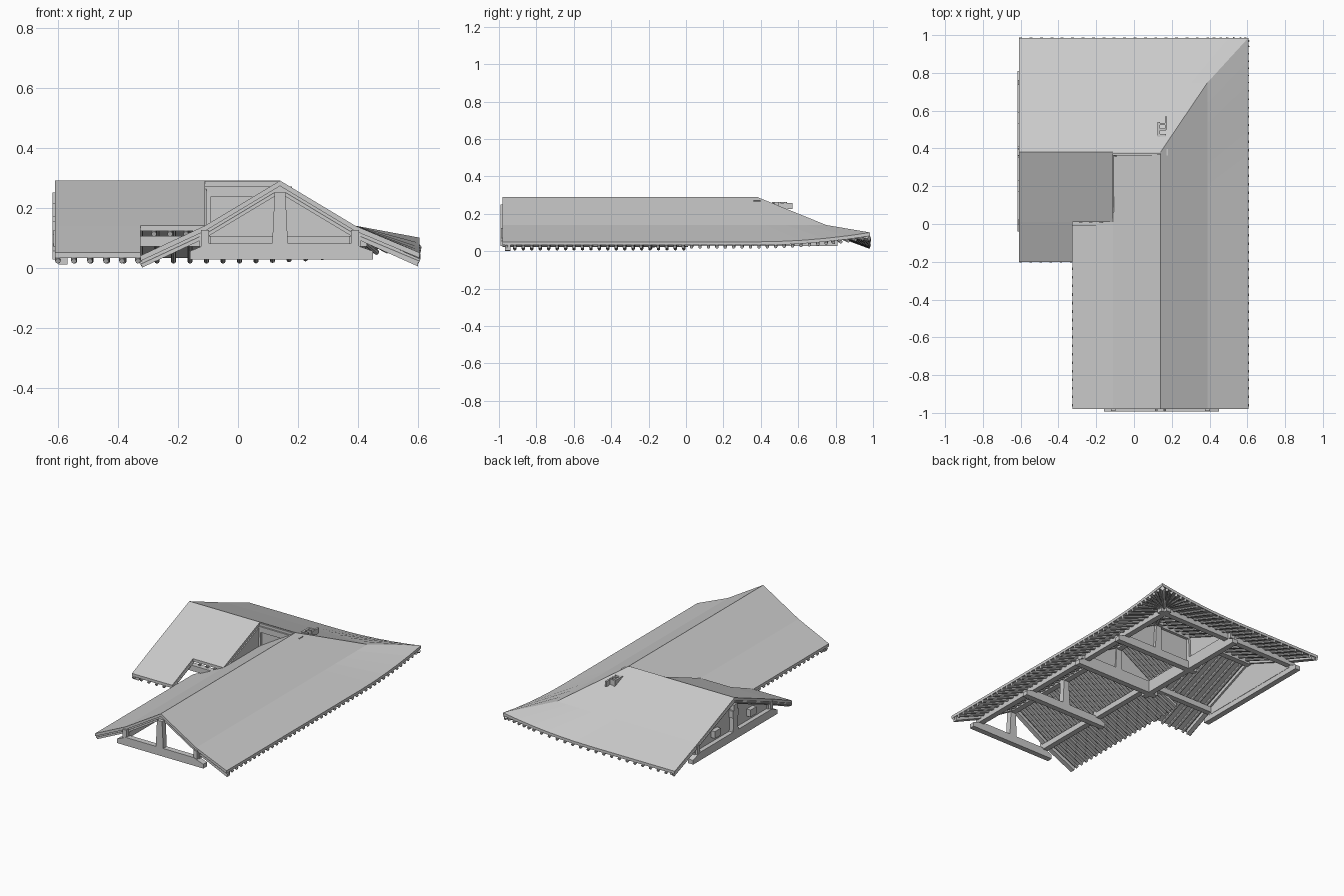
import bpy, bmesh
from mathutils import Vector

cube = bpy.data.objects.get("Cube")
if cube:
    bpy.data.objects.remove(cube)

grey = bpy.data.materials.new("plain grey")
grey.use_nodes = True
COLOUR = (0.6, 0.6, 0.6, 1)
grey.diffuse_color = COLOUR
grey.node_tree.nodes["Principled BSDF"].inputs["Base Color"].default_value = COLOUR

TOP, MID, EAVE = 0.29, 0.14, 0.05
RX, RY = 0.14, 0.38          # ridge lines
PX, PY = 0.39, 0.75          # outer purlins
LX, WY = -0.11, 0.01         # inner purlins
EX, EY = 0.605, 0.985        # outer eaves
FRONT, SIDE = -0.98, -0.61   # gable ends
SLAB, ROD = 0.018, 0.009


def finish(name, bm):
    bmesh.ops.recalc_face_normals(bm, faces=bm.faces)
    mesh = bpy.data.meshes.new(name)
    bm.to_mesh(mesh)
    bm.free()
    mesh.materials.append(grey)
    ob = bpy.data.objects.new(name, mesh)
    bpy.context.collection.objects.link(ob)
    return ob


def lift(v, end):
    """Upward sweep of an eave towards the hip corner."""
    return 0.05 * max(0, (v - end + 0.62) / 0.62) ** 2


def roof(name, rows, cols=1):
    """Slab from rows of (start, end), each split into cols pieces."""
    bm = bmesh.new()
    grid = []
    for a, b, end in rows:
        line = []
        for i in range(cols + 1):
            p = Vector(a).lerp(Vector(b), i / cols)
            if end == "y":
                p.z += lift(p.y, EY)
            elif end == "x":
                p.z += lift(p.x, EX)
            line.append(bm.verts.new(p))
        grid.append(line)
    for r0, r1 in zip(grid, grid[1:]):
        for i in range(cols):
            bm.faces.new((r0[i], r0[i + 1], r1[i + 1], r1[i]))
    bmesh.ops.recalc_face_normals(bm, faces=bm.faces)
    if sum(f.normal.z for f in bm.faces) < 0:
        bmesh.ops.reverse_faces(bm, faces=bm.faces)
    upper = list(bm.faces)
    # lower skin and rim
    rim = [e for e in bm.edges if e.is_boundary]
    copy = bmesh.ops.duplicate(bm, geom=list(bm.verts) + list(bm.edges) + upper)
    vmap = copy["vert_map"]
    for row in grid:
        for v in row:
            vmap[v].co.z -= SLAB
    for e in rim:
        a, b = e.verts
        bm.faces.new((a, b, vmap[b], vmap[a]))
    return finish(name, bm)


def rod(bm, a, b, r=ROD, sides=8):
    a, b = Vector(a), Vector(b)
    d = b - a
    m = d.to_track_quat("Z", "Y").to_matrix().to_4x4()
    m.translation = (a + b) / 2
    bmesh.ops.create_cone(bm, cap_ends=True, segments=sides, radius1=r, radius2=r,
                          depth=d.length, matrix=m)


def box(name, x0, x1, y0, y1, z0, z1):
    bm = bmesh.new()
    bmesh.ops.create_cube(bm, size=1)
    for v in bm.verts:
        v.co = ((x0, x1)[v.co.x > 0], (y0, y1)[v.co.y > 0], (z0, z1)[v.co.z > 0])
    return finish(name, bm)


def panel(name, outline, axis, pos, thick):
    """Outline of (run, z) points extruded along the axis."""
    bm = bmesh.new()
    def at(u, z, k):
        return (k, u, z) if axis == "x" else (u, k, z)
    lo = [bm.verts.new(at(u, z, pos)) for u, z in outline]
    hi = [bm.verts.new(at(u, z, pos + thick)) for u, z in outline]
    bm.faces.new(lo)
    bm.faces.new(hi)
    n = len(lo)
    for i in range(n):
        bm.faces.new((lo[i], lo[(i + 1) % n], hi[(i + 1) % n], hi[i]))
    return finish(name, bm)


# roof slopes
roof("outer_roof_slope", [((RX, FRONT, TOP), (RX, RY, TOP), ""),
                          ((PX, FRONT, MID), (PX, PY, MID), ""),
                          ((EX, FRONT, EAVE), (EX, EY, EAVE), "y")], 16)
roof("back_roof_slope", [((SIDE, RY, TOP), (RX, RY, TOP), ""),
                         ((SIDE, PY, MID), (PX, PY, MID), ""),
                         ((SIDE, EY, EAVE), (EX, EY, EAVE), "x")], 12)
roof("inner_roof_upper", [((RX, FRONT, TOP), (RX, 0.37, TOP), ""),
                          ((LX, FRONT, MID), (LX, 0.37, MID), "")])
roof("inner_roof_lower", [((LX, FRONT, MID), (LX, WY, MID), ""),
                          ((-0.325, FRONT, EAVE - 0.01), (-0.325, WY, EAVE - 0.01), "")])
roof("wing_roof_upper", [((SIDE, RY, TOP), (LX, RY, TOP), ""),
                         ((SIDE, WY, MID), (LX, WY, MID), "")])
roof("wing_roof_lower", [((SIDE, WY, MID), (-0.325, WY, MID), ""),
                         ((SIDE, -0.2, EAVE), (-0.325, -0.2, EAVE), "")])

# rafters, straight in the bays and fanned around the hip corner
DROP = SLAB + ROD + 0.001
bm = bmesh.new()


def rafter(*pts):
    pts = [Vector(p) - Vector((0, 0, DROP)) for p in pts]
    for a, b in zip(pts, pts[1:]):
        rod(bm, a, b)


def steps(a, b, step):
    n = round((b - a) / step)
    return [a + (b - a) * i / n for i in range(n + 1)]


for y in steps(FRONT + 0.02, PY, 0.045):
    k = max(0, (y - RY) / (PY - RY))
    rafter((RX + (PX - RX) * k, y, TOP + (MID - TOP) * k), (PX, y, MID),
           (EX, y, EAVE + lift(y, EY)))
for x in steps(SIDE + 0.01, PX, 0.056):
    k = max(0, (x - RX) / (PX - RX))
    rafter((x, RY + (PY - RY) * k, TOP + (MID - TOP) * k), (x, PY, MID),
           (x, EY, EAVE + lift(x, EX)))
for i in range(1, 6):
    y, x = PY + (EY - PY) * i / 6, PX + (EX - PX) * i / 6
    rafter((PX, PY, MID), (EX, y, EAVE + lift(y, EY)))
    rafter((PX, PY, MID), (x, EY, EAVE + lift(x, EX)))
for y in steps(FRONT + 0.02, 0.35, 0.045):
    rafter((RX, y, TOP), (LX, y, MID))
    if y < WY:
        rafter((LX, y, MID), (-0.325, y, EAVE - 0.01))
for x in steps(SIDE + 0.01, LX - 0.01, 0.056):
    rafter((x, RY, TOP), (x, WY, MID))
    if x < -0.32:
        rafter((x, WY, MID), (x, -0.2, EAVE))
finish("rafters", bm)

# hip rafter under the swept corner
bm = bmesh.new()
rod(bm, (RX, RY, TOP - 0.035), (PX, PY, MID - 0.035), 0.016, 4)
rod(bm, (PX, PY, MID - 0.035), (0.6, 0.98, 0.068), 0.016, 4)
finish("hip_rafter", bm)

# purlins: ridges, outer and inner lines
W = 0.018
for name, x, z, end in (("ridge", RX, 0.235, RY), ("outer", PX, 0.07, PY), ("inner", LX, 0.07, PY)):
    box(name + "_purlin_long", x - W, x + W, FRONT + 0.01, end + 0.04, z, z + 0.036)
for name, y, z, end in (("ridge", RY, 0.235, RX), ("outer", PY, 0.07, PX), ("inner", WY, 0.07, PX)):
    box(name + "_purlin_wing", SIDE + 0.01, end + 0.04, y - W, y + W, z, z + 0.036)


# tie beams with chamfered ends, king posts and side posts
def tie(name, axis, pos, lo, hi, t=0.036):
    a, b = lo - 0.05, hi + 0.06
    panel(name, [(a, 0.028), (b, 0.028), (b, 0.055), (hi - 0.01, 0.08),
                 (lo + 0.01, 0.08), (a, 0.055)], axis, pos - t / 2, t)


def king_post(name, axis, pos, c, t=0.036):
    panel(name, [(c - 0.026, 0.08), (c + 0.026, 0.08), (c + 0.018, 0.25), (c - 0.018, 0.25)],
          axis, pos - t / 2, t)


def side_post(name, axis, pos, c, t=0.03):
    panel(name, [(c - 0.013, 0.07), (c + 0.013, 0.07), (c + 0.013, 0.125), (c - 0.013, 0.125)],
          axis, pos - t / 2, t)


for i, y in enumerate((-0.975, -0.48, WY, RY)):
    tie(f"cross_tie_{i}", "y", y, LX, PX)
    king_post(f"cross_post_{i}", "y", y, RX)
    for c in (LX, PX):
        side_post(f"cross_side_post_{i}", "y", y, c)
for i, x in enumerate((-0.6, LX)):
    tie(f"wing_tie_{i}", "x", x, WY, PY)
    king_post(f"wing_post_{i}", "x", x, RY)
    for c in (WY, PY):
        side_post(f"wing_side_post_{i}", "x", x, c)

# verge boards below the gable edges
def verge(name, axis, pos, pts):
    upper = [(u, z - 0.014) for u, z in pts]
    lower = [(u, z - 0.042) for u, z in reversed(pts)]
    panel(name, upper + lower, axis, pos, 0.03)


verge("front_verge", "y", FRONT + 0.012,
      [(-0.32, 0.042), (LX, MID), (RX, TOP), (PX, MID), (0.6, 0.046)])
verge("wing_verge", "x", SIDE + 0.012,
      [(-0.19, 0.053), (WY, MID), (RY, TOP), (PY, MID), (0.975, 0.057)])

# boarded gable walls and the walls above the stepped valley
H = TOP - 0.02
for i, y in enumerate((WY, RY - 0.01)):
    panel(f"cross_wall_{i}", [(LX, 0.06), (PX, 0.06), (PX, MID - 0.02), (RX, H), (LX, MID - 0.02)],
          "y", y, 0.01)
for i, x in enumerate((SIDE + 0.02, LX - 0.005)):
    panel(f"wing_wall_{i}", [(WY, 0.06), (PY, 0.06), (PY, MID - 0.02), (RY, H), (WY, MID - 0.02)],
          "x", x, 0.01)
panel("valley_wall", [(LX, 0.1), (RX, 0.1), (RX, TOP - 0.003), (LX, TOP - 0.003)], "y", 0.372, 0.008)

# small blocks on the wing gable
for i, (y, z) in enumerate(((0.2, 0.11), (0.56, 0.11), (0.38, 0.17))):
    box(f"gable_block_{i}", SIDE - 0.008, SIDE + 0.03, y - 0.03, y + 0.03, z, z + 0.045)

# bracket tips showing through the back slope
box("bracket_stem", 0.125, 0.137, 0.46, 0.54, 0.225, 0.262)
for i, y in enumerate((0.47, 0.5, 0.53)):
    box(f"bracket_arm_{i}", 0.125, 0.17, y - 0.006, y + 0.006, 0.225, 0.262)
box("bracket_spike", 0.163, 0.175, 0.5, 0.57, 0.225, 0.258)
